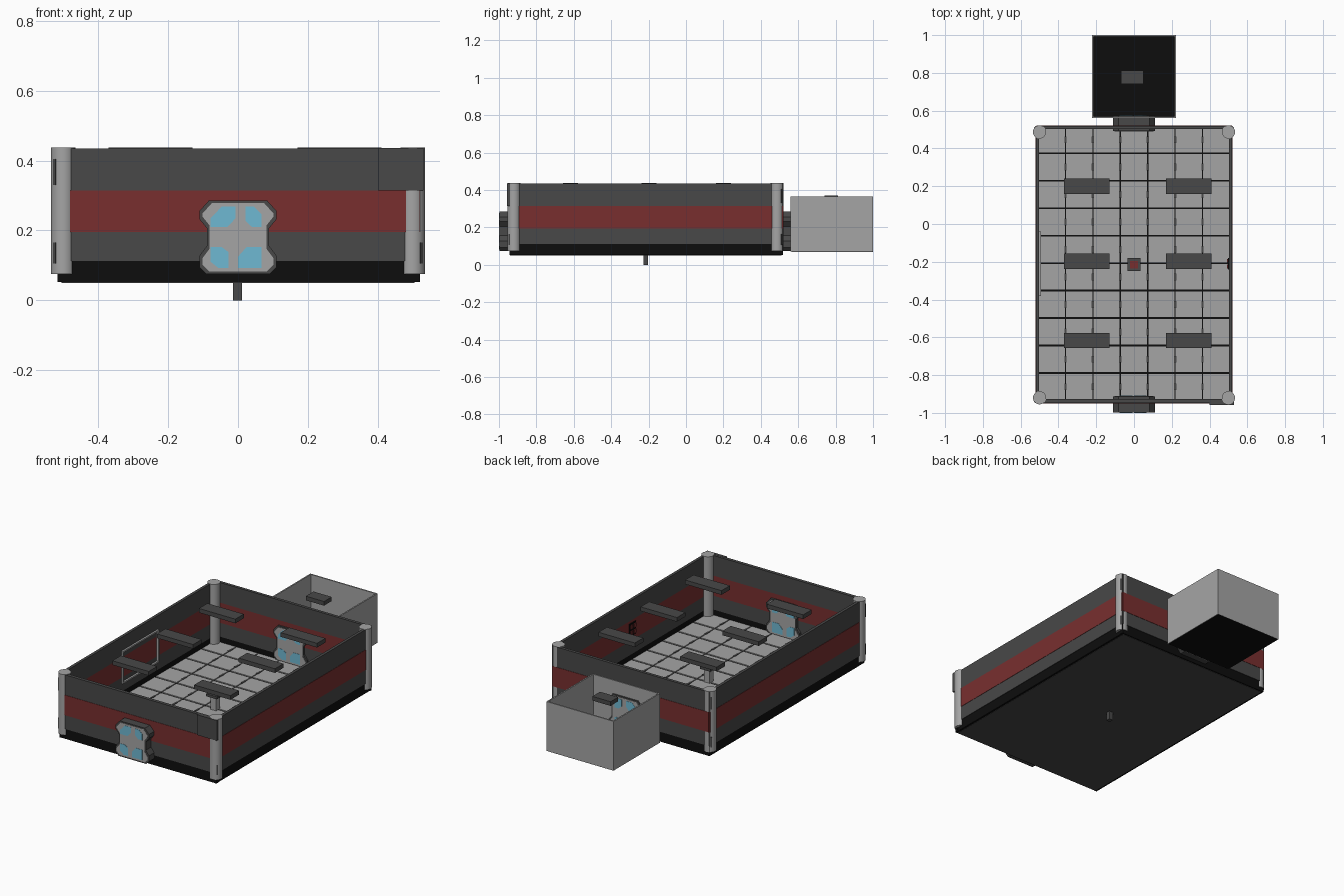
import bpy, bmesh, math

if "Cube" in bpy.data.objects:
    bpy.data.objects.remove(bpy.data.objects["Cube"])


def srgb(h):
    def lin(c):
        c /= 255
        return c / 12.92 if c <= 0.04045 else ((c + 0.055) / 1.055) ** 2.4
    return [lin(int(h[i:i + 2], 16)) for i in (0, 2, 4)] + [1]


def material(name, h):
    m = bpy.data.materials.new(name)
    m.diffuse_color = srgb(h)
    m.use_nodes = True
    m.node_tree.nodes["Principled BSDF"].inputs["Base Color"].default_value = m.diffuse_color
    return m


GRAY = material("light gray", "a5a5a5")
DARK = material("dark gray", "484848")
RED = material("dark red", "782f2f")
BLACK = material("near black", "0d0d0d")
BLUE = material("window blue", "6fb8d2")


def finish(name, bm, mat):
    bmesh.ops.recalc_face_normals(bm, faces=bm.faces)
    me = bpy.data.meshes.new(name)
    bm.to_mesh(me)
    bm.free()
    me.materials.append(mat)
    ob = bpy.data.objects.new(name, me)
    bpy.context.collection.objects.link(ob)
    return ob


def add_box(bm, x0, x1, y0, y1, z0, z1):
    for v in bmesh.ops.create_cube(bm, size=1)["verts"]:
        v.co.x = x1 if v.co.x > 0 else x0
        v.co.y = y1 if v.co.y > 0 else y0
        v.co.z = z1 if v.co.z > 0 else z0


def boxes(name, mat, *specs):
    bm = bmesh.new()
    for s in specs:
        add_box(bm, *s)
    return finish(name, bm, mat)


def prism(name, polys, y0, y1, mat):
    """Extrude (x, z) outlines along y."""
    bm = bmesh.new()
    for pts in polys:
        f = bm.faces.new([bm.verts.new((x, y0, z)) for x, z in pts])
        ext = bmesh.ops.extrude_face_region(bm, geom=[f])["geom"]
        for v in ext:
            if isinstance(v, bmesh.types.BMVert):
                v.co.y = y1
    return finish(name, bm, mat)


# Room floor: dark underside, black slab, light tiles with joints
boxes("floor_underside", DARK, (-0.505, 0.505, -0.94, 0.51, 0.05, 0.056))
boxes("floor_slab", BLACK, (-0.505, 0.505, -0.94, 0.51, 0.056, 0.075))
NX, NY = 7, 10
sx, sy = 1.016 / NX, 1.455 / NY
tiles, nubs = [], []
for i in range(NX):
    for j in range(NY):
        x, y = -0.508 + i * sx, -0.935 + j * sy
        tiles.append((max(x + 0.003, -0.503), min(x + sx - 0.003, 0.503),
                      y + 0.005, y + sy - 0.005, 0.07, 0.08))
        if i:
            nubs.append((x - 0.006, x + 0.006, y + 0.055, y + 0.09, 0.07, 0.083))
boxes("floor_tiles", GRAY, *tiles)
boxes("floor_tile_clips", DARK, *nubs)


# Four banded walls
def ring(name, mat, z0, z1, out=0.0):
    boxes(name, mat,
          (-0.515, 0.52, -0.947 - out, -0.927, z0, z1),
          (-0.515, 0.52, 0.502, 0.52 + out, z0, z1),
          (-0.52 - out, -0.503, -0.945, 0.518, z0, z1),
          (0.503, 0.52 + out, -0.945, 0.518, z0, z1))


ring("wall_base_black", BLACK, 0.052, 0.112, -0.003)
ring("wall_band_lower", DARK, 0.112, 0.195)
ring("wall_band_red", RED, 0.195, 0.315, 0.002)
ring("wall_band_upper", DARK, 0.315, 0.435)
# Upper front panel laps over the right corner pillar
boxes("front_panel_overlap", DARK, (0.40, 0.53, -0.957, -0.94, 0.315, 0.436))

# Corner pillars with two dark slots facing outward
for px, sxn in ((-0.5, "left"), (0.5, "right")):
    for py, syn in ((-0.92, "front"), (0.487, "back")):
        bm = bmesh.new()
        bmesh.ops.create_cone(bm, cap_ends=True, segments=20, radius1=0.035,
                              radius2=0.035, depth=0.362)
        bmesh.ops.translate(bm, verts=bm.verts, vec=(px, py, 0.256))
        ob = finish(f"pillar_{syn}_{sxn}", bm, GRAY)
        bpy.context.view_layer.objects.active = ob
        ob.select_set(True)
        bpy.ops.object.shade_smooth_by_angle(angle=math.radians(40))
        ob.select_set(False)
        slots = boxes(f"pillar_slots_{syn}_{sxn}", DARK,
                      (0.03, 0.0365, -0.005, 0.005, 0.33, 0.405),
                      (0.03, 0.0365, -0.005, 0.005, 0.105, 0.165))
        slots.location = (px, py, 0)
        slots.rotation_euler.z = math.atan2(1 if py > 0 else -1, 1 if px > 0 else -1)


# Doors: dark frame, light leaf, blue panes on both faces
def outline(g):
    right = [(0.077 + g, 0.28 + g), (0.104 + g, 0.25 + g), (0.104 + g, 0.238 - g),
             (0.083 + g, 0.212 - g), (0.083 + g, 0.15 + g), (0.104 + g, 0.122 + g),
             (0.104 + g, 0.1 - g), (0.085 + g, 0.081 - g)]
    return right + [(-x, z) for x, z in reversed(right)]


PANES = [
    [(-0.078, 0.21), (-0.078, 0.235), (-0.047, 0.268), (-0.007, 0.268),
     (-0.007, 0.235), (-0.03, 0.21)],
    [(0.021, 0.268), (0.045, 0.268), (0.067, 0.247), (0.067, 0.21),
     (0.04, 0.21), (0.021, 0.228)],
    [(-0.078, 0.153), (-0.047, 0.153), (-0.027, 0.138), (-0.027, 0.092),
     (-0.055, 0.092), (-0.078, 0.11)],
    [(0.025, 0.153), (0.067, 0.153), (0.067, 0.092), (0.0, 0.092), (0.0, 0.125)],
]
for name, y0, y1 in (("front", -0.997, -0.912), ("back", 0.492, 0.574)):
    prism(name + "_door_frame", [outline(0.006)], y0, y1, DARK)
    prism(name + "_door_leaf", [outline(-0.002)], y0 - 0.0015, y1 + 0.0015, GRAY)
    prism(name + "_door_panes", PANES, y0 - 0.003, y1 + 0.003, BLUE)

# Overhead light plates, six in the room and one in the annex
for i, x in enumerate((-0.25, 0.29)):
    for j, y in enumerate((-0.617, -0.197, 0.2)):
        boxes(f"ceiling_light_{i}_{j}", DARK,
              (x - 0.12, x + 0.12, y - 0.04, y + 0.04, 0.413, 0.438))
boxes("annex_light", DARK, (-0.07, 0.05, 0.74, 0.812, 0.345, 0.37))

# Open-topped annex behind the back door
boxes("annex_floor", BLACK, (-0.219, 0.219, 0.563, 0.999, 0.07, 0.082))
boxes("annex_walls", GRAY,
      (-0.222, -0.214, 0.56, 1.0, 0.071, 0.365), (0.214, 0.222, 0.56, 1.0, 0.071, 0.365),
      (-0.214, 0.214, 0.992, 1.0, 0.071, 0.365), (-0.214, 0.214, 0.56, 0.568, 0.071, 0.365))

# Central pedestal with a red button, and the post below the floor
boxes("centre_post", DARK, (-0.014, 0.012, -0.228, -0.202, 0.0, 0.1))
boxes("pedestal_stem", GRAY, (-0.018, 0.018, -0.233, -0.197, 0.078, 0.16))
boxes("pedestal_top", DARK, (-0.035, 0.035, -0.25, -0.18, 0.16, 0.175))
boxes("pedestal_button", RED, (-0.02, 0.02, -0.235, -0.195, 0.175, 0.182))

# Thin frame on the left wall, small control cluster on the right wall
yc, w, t = -0.21, 0.17, 0.009
boxes("wall_frame", GRAY,
      (-0.506, -0.492, yc - w, yc + w, 0.346, 0.355), (-0.506, -0.492, yc - w, yc + w, 0.16, 0.169),
      (-0.506, -0.492, yc - w, yc - w + t, 0.169, 0.346), (-0.506, -0.492, yc + w - t, yc + w, 0.169, 0.346))
boxes("wall_control_plate", BLACK, (0.497, 0.505, yc - 0.03, yc + 0.03, 0.225, 0.3))
boxes("wall_control_keys", RED,
      *[(0.492, 0.498, yc + a - 0.01, yc + a + 0.01, b, b + 0.024)
        for a in (-0.015, 0.015) for b in (0.233, 0.268)])
